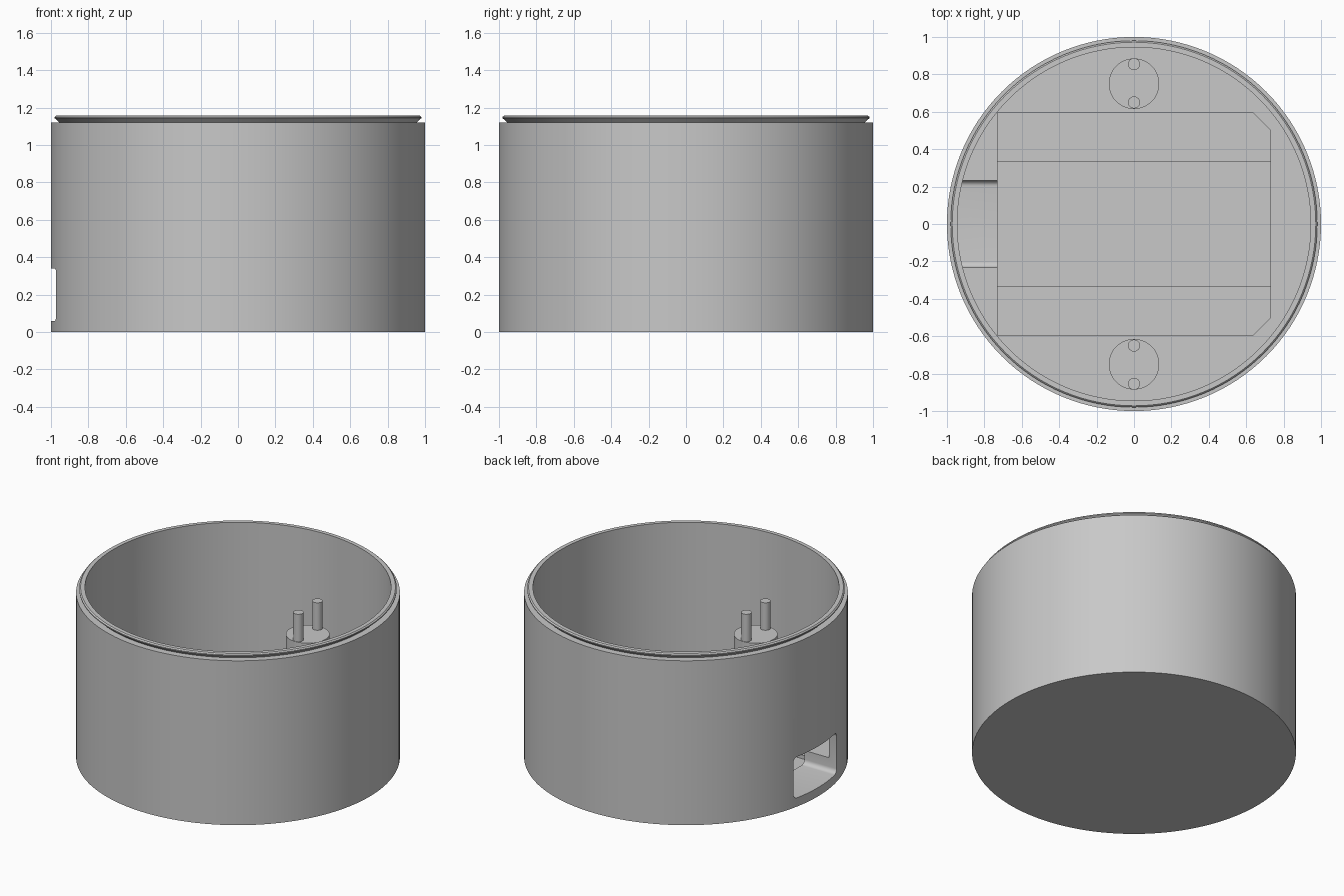
import bpy, bmesh, math

if "Cube" in bpy.data.objects:
    bpy.data.objects.remove(bpy.data.objects["Cube"])

grey = bpy.data.materials.new("light_grey")
grey.diffuse_color = (0.58, 0.58, 0.58, 1)
grey.use_nodes = True
grey.node_tree.nodes["Principled BSDF"].inputs["Base Color"].default_value = grey.diffuse_color


def make_object(name, bm):
    bmesh.ops.recalc_face_normals(bm, faces=bm.faces)
    mesh = bpy.data.meshes.new(name)
    bm.to_mesh(mesh)
    bm.free()
    obj = bpy.data.objects.new(name, mesh)
    bpy.context.collection.objects.link(obj)
    mesh.materials.append(grey)
    return obj


def revolve(name, profile, steps):
    """Spin an (r, z) profile whose ends lie on the axis."""
    bm = bmesh.new()
    verts = [bm.verts.new((r, 0, z)) for r, z in profile]
    edges = [bm.edges.new(p) for p in zip(verts, verts[1:])]
    bmesh.ops.spin(bm, geom=verts + edges, cent=(0, 0, 0), axis=(0, 0, 1),
                   angle=2 * math.pi, steps=steps, use_merge=True)
    bmesh.ops.remove_doubles(bm, verts=bm.verts, dist=1e-5)
    return make_object(name, bm)


def prism(name, outline, move):
    """Extrude a closed outline of 3D points along a vector."""
    bm = bmesh.new()
    face = bm.faces.new([bm.verts.new(p) for p in outline])
    ext = bmesh.ops.extrude_face_region(bm, geom=[face])
    top = [g for g in ext["geom"] if isinstance(g, bmesh.types.BMVert)]
    bmesh.ops.translate(bm, verts=top, vec=move)
    return make_object(name, bm)


def cut(obj, cutter):
    cutter.hide_render = True
    mod = obj.modifiers.new("cut", 'BOOLEAN')
    mod.operation = 'DIFFERENCE'
    mod.solver = 'EXACT'
    mod.object = cutter
    bpy.context.view_layer.objects.active = obj
    bpy.ops.object.modifier_apply(modifier=mod.name)
    bpy.data.objects.remove(cutter)


def smooth(obj):
    bpy.ops.object.select_all(action='DESELECT')
    obj.select_set(True)
    bpy.context.view_layer.objects.active = obj
    bpy.ops.object.shade_smooth_by_angle(angle=math.radians(25))


# Round cup with a thick floor and a flared snap lip
FLOOR = 0.15
body = revolve("round_housing", [
    (0, 0), (1, 0), (1, 1.12), (0.955, 1.12), (0.98, 1.143), (0.98, 1.15),
    (0.972, 1.157), (0.945, 1.157), (0.945, FLOOR), (0, FLOOR)], 128)

# Board pocket in the floor, two corners clipped
PX, PY, C = 0.73, 0.597, 0.095
pocket = [(-PX, -PY), (PX - C, -PY), (PX, -PY + C),
          (PX, PY - C), (PX - C, PY), (-PX, PY)]
cut(body, prism("pocket_cutter", [(x, y, 0.055) for x, y in pocket], (0, 0, 0.3)))

# Deeper central strip
strip = [(-PX, -0.335), (PX, -0.335), (PX, 0.335), (-PX, 0.335)]
cut(body, prism("strip_cutter", [(x, y, 0.03) for x, y in strip], (0, 0, 0.2)))

# Rounded port through the side wall, continuing as a channel to the pocket
R, HY, Z0, Z1 = 0.03, 0.232, 0.06, 0.34
port = []
for cy, cz, start in ((HY - R, Z1 - R, 0), (-HY + R, Z1 - R, 90),
                      (-HY + R, Z0 + R, 180), (HY - R, Z0 + R, 270)):
    for i in range(7):
        a = math.radians(start + 15 * i)
        port.append((-1.2, cy + R * math.cos(a), cz + R * math.sin(a)))
cut(body, prism("port_cutter", port, (0.49, 0, 0)))
smooth(body)

# Mounting posts, each with two locating pins
for side, label in ((-1, "front"), (1, "back")):
    parts = [("post", 0.75, 0.135, FLOOR - 0.01, 0.55, 48),
             ("inner_pin", 0.65, 0.032, 0.54, 0.737, 24),
             ("outer_pin", 0.855, 0.032, 0.54, 0.737, 24)]
    for part, y, r, z0, z1, n in parts:
        obj = revolve(f"{label}_{part}", [(0, z0), (r, z0), (r, z1), (0, z1)], n)
        obj.location.y = side * y
        smooth(obj)
